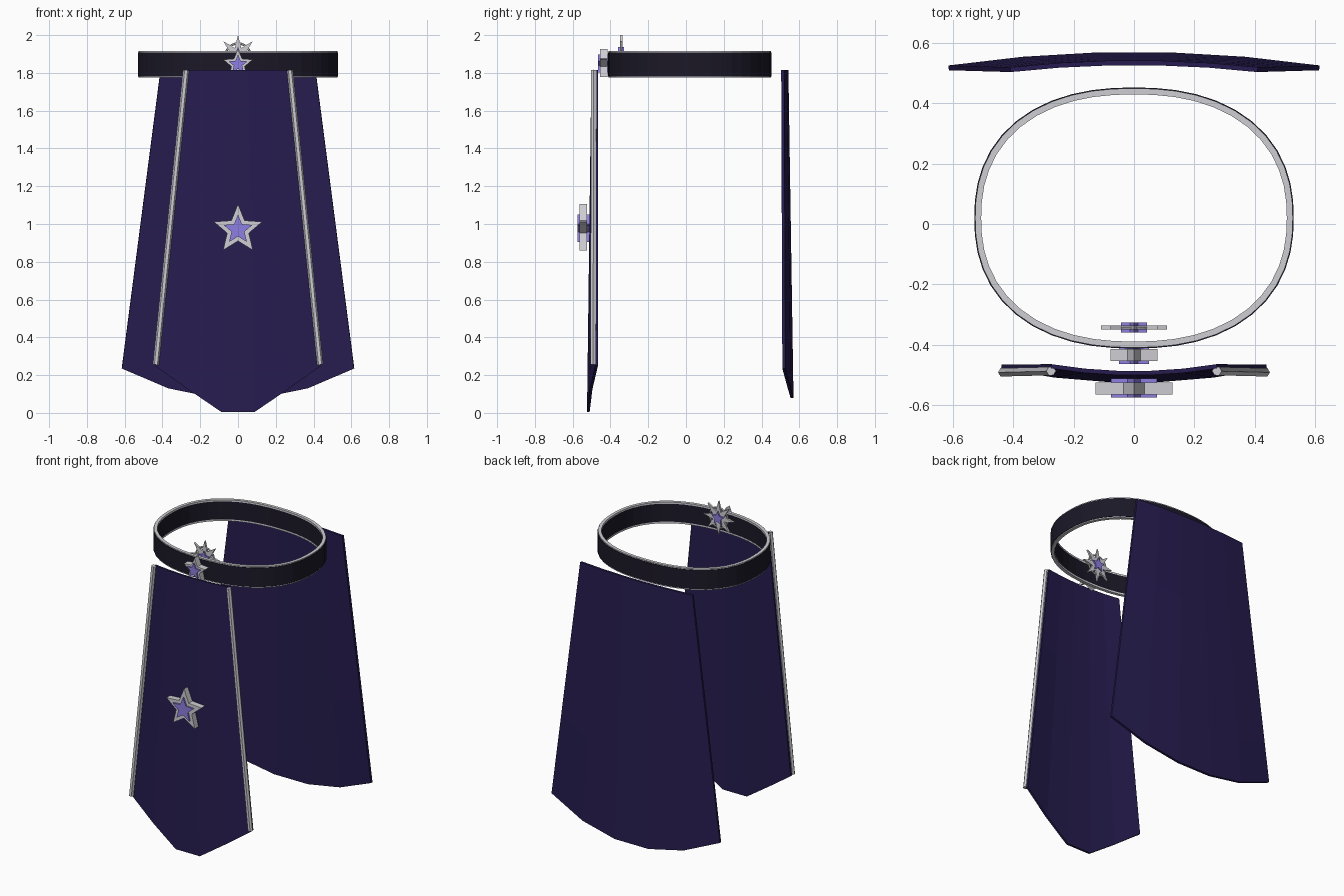
import bpy, bmesh, math
from mathutils import Vector

if "Cube" in bpy.data.objects:
    bpy.data.objects.remove(bpy.data.objects["Cube"])


def material(name, rgb):
    m = bpy.data.materials.new(name)
    m.diffuse_color = (*rgb, 1)
    m.use_nodes = True
    m.node_tree.nodes["Principled BSDF"].inputs["Base Color"].default_value = m.diffuse_color
    return m


CLOTH = material("indigo_cloth", (0.02, 0.012, 0.08))
LEATHER = material("dark_leather", (0.011, 0.009, 0.02))
SILVER = material("silver", (0.62, 0.61, 0.65))
GEM = material("violet_gem", (0.27, 0.21, 0.75))


def make(name, verts, faces, mat):
    me = bpy.data.meshes.new(name)
    me.from_pydata(verts, [], faces)
    bm = bmesh.new()
    bm.from_mesh(me)
    bmesh.ops.recalc_face_normals(bm, faces=bm.faces)
    bm.to_mesh(me)
    bm.free()
    me.materials.append(mat)
    ob = bpy.data.objects.new(name, me)
    bpy.context.collection.objects.link(ob)
    return ob


def panel(name, w_top, w_bot, hem, y_mid, y_edge, thick):
    """Bowed cloth panel; hem gives bottom z from edge to middle."""
    us = [-1, -.6, -.2, .2, .6, 1]
    hems = hem + hem[::-1]
    rows = 6
    verts, faces = [], []
    for r in range(rows + 1):
        t = r / rows
        ym = y_mid[0] + (y_mid[1] - y_mid[0]) * t
        ye = y_edge[0] + (y_edge[1] - y_edge[0]) * t
        for u, h in zip(us, hems):
            w = w_top + (w_bot - w_top) * t
            verts.append((u * w, ym + (ye - ym) * u * u, 1.815 + (h - 1.815) * t))
    for r in range(rows):
        for c in range(5):
            a = r * 6 + c
            faces.append((a, a + 1, a + 7, a + 6))
    ob = make(name, verts, faces, CLOTH)
    s = ob.modifiers.new("thickness", "SOLIDIFY")
    s.thickness = thick
    s.offset = 0


def band(name, rx, ry, thick, z0, z1, mat, n=48, p=2.3):
    """Rounded-oval hoop with a rectangular section."""
    verts, faces = [], []
    for i in range(n):
        a = 2 * math.pi * i / n
        c, s = math.cos(a), math.sin(a)
        k = (abs(c) ** p + abs(s) ** p) ** (-1 / p)
        for d, z in ((0, z0), (0, z1), (thick, z1), (thick, z0)):
            verts.append(((rx - d) * c * k, 0.02 + (ry - d) * s * k, z))
    for i in range(n):
        j = (i + 1) % n
        for q in range(4):
            e = (q + 1) % 4
            faces.append((i * 4 + q, j * 4 + q, j * 4 + e, i * 4 + e))
    return make(name, verts, faces, mat)


def star(name, points, r_out, r_in, z, y0, y1, mat):
    """Star prism facing -y."""
    n = points * 2
    verts = []
    for y in (y0, y1):
        for i in range(n):
            a = math.pi * i / points
            r = r_in if i % 2 else r_out
            verts.append((r * math.sin(a), y, z + r * math.cos(a)))
    faces = [tuple(range(n)), tuple(range(n, 2 * n))]
    faces += [(i, (i + 1) % n, n + (i + 1) % n, n + i) for i in range(n)]
    make(name, verts, faces, mat)


# Cloth panels
panel("front_panel", .275, .44, [.25, .125, .005], (-.495, -.519), (-.472, -.473), .014)
panel("back_panel", .41, .615, [.235, .13, .08], (.535, .563), (.512, .518), .016)

# Belt with silver rims
band("belt", .53, .433, .022, 1.782, 1.908, LEATHER)
for label, z in (("upper", 1.904), ("lower", 1.775)):
    band(label + "_belt_rim", .527, .430, .02, z, z + .011, SILVER)

# Silver rails along the front panel edges
for side in (-1, 1):
    a, b = Vector((side * .275, -.488, 1.815)), Vector((side * .435, -.492, .255))
    d = b - a
    bpy.ops.mesh.primitive_cylinder_add(vertices=6, radius=.016, depth=d.length, location=(a + b) / 2)
    ob = bpy.context.object
    ob.rotation_euler = d.to_track_quat("Z", "Y").to_euler()
    ob.name = ("left" if side < 0 else "right") + "_rail"
    ob.data.materials.append(SILVER)

# Star on the front panel
star("panel_star", 5, .135, .06, .97, -.565, -.525, SILVER)
star("panel_star_gem", 5, .08, .036, .97, -.575, -.512, GEM)

# Star on the belt
star("belt_star", 5, .082, .037, 1.845, -.455, -.415, SILVER)
star("belt_star_gem", 5, .052, .023, 1.845, -.465, -.405, GEM)

# Eight-pointed clasp behind the belt front
star("clasp_burst", 8, .11, .045, 1.89, -.350, -.337, SILVER)
star("clasp_gem", 5, .046, .022, 1.89, -.360, -.327, GEM)
bpy.ops.mesh.primitive_torus_add(major_radius=.066, minor_radius=.006, major_segments=24, minor_segments=6,
                                 location=(0, -.344, 1.89), rotation=(math.pi / 2, 0, 0))
bpy.context.object.name = "clasp_ring"
bpy.context.object.data.materials.append(SILVER)
